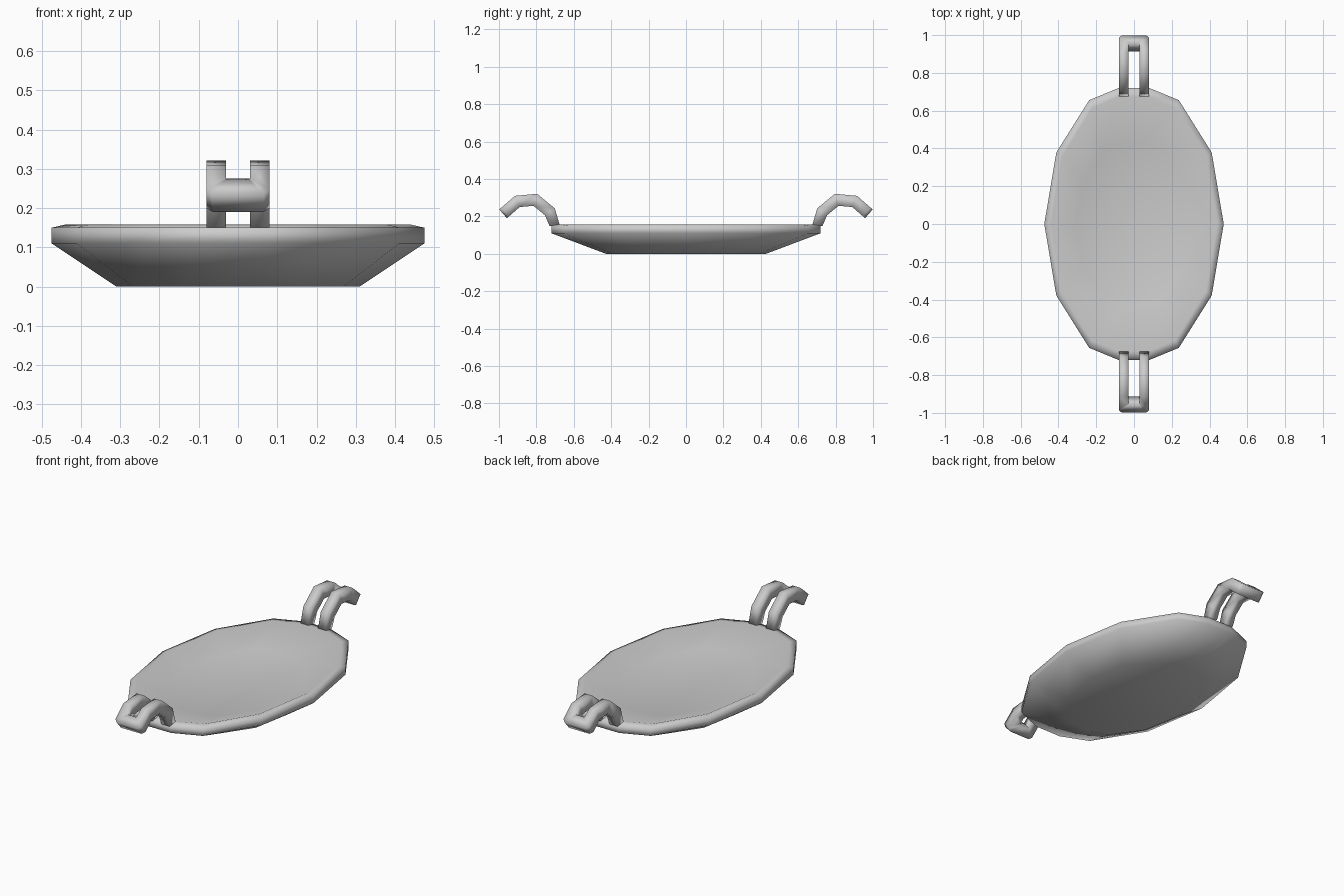
import bpy, bmesh, math
from mathutils import Vector

if "Cube" in bpy.data.objects:
    bpy.data.objects.remove(bpy.data.objects["Cube"])


def loft(name, rings, angle):
    """Skin a list of closed rings, cap both ends, smooth by angle."""
    bm = bmesh.new()
    rows = [[bm.verts.new(p) for p in r] for r in rings]
    n = len(rows[0])
    for a, b in zip(rows, rows[1:]):
        for i in range(n):
            j = (i + 1) % n
            bm.faces.new((a[i], a[j], b[j], b[i]))
    bm.faces.new(rows[0])
    bm.faces.new(rows[-1])
    bmesh.ops.recalc_face_normals(bm, faces=bm.faces)
    me = bpy.data.meshes.new(name)
    bm.to_mesh(me)
    bm.free()
    ob = bpy.data.objects.new(name, me)
    bpy.context.collection.objects.link(ob)
    bpy.ops.object.select_all(action='DESELECT')
    ob.select_set(True)
    bpy.context.view_layer.objects.active = ob
    bpy.ops.object.shade_smooth_by_angle(angle=math.radians(angle))
    return ob


# Dish: oval outline with blunt ends, lofted from the foot over the rim to a sunken floor
ANGLES = [0, 30, 60, 80, 100, 120, 150, 180, 210, 240, 260, 280, 300, 330]
OUTLINE = [(math.cos(math.radians(a)), math.sin(math.radians(a)) * (0.965 if a % 30 else 1))
           for a in ANGLES]
PROFILE = [(0.31, 0.45, 0), (0.475, 0.757, 0.11), (0.475, 0.757, 0.15),
           (0.44, 0.71, 0.158), (0.31, 0.45, 0.10)]
loft("dish", [[(x * rx, y * ry, z) for x, y in OUTLINE] for rx, ry, z in PROFILE], 80)

# Handles: U-shaped square bar, bent over in the yz plane, corners cut at the tip
PATH = [Vector(p) for p in ((0.702, 0.15), (0.728, 0.225), (0.806, 0.289),
                            (0.902, 0.28), (0.978, 0.214))]
HALF_W, HALF_T, LEG_X, CUT = 0.025, 0.031, 0.055, 0.015
TIP_DEPTH = 0.058


def handle_rings(side, flip):
    rings = []
    last = len(PATH) - 1

    def ring(p, nrm, outer, inner, d, back_out, back_in):
        pts = []
        for u, v in ((1, 1), (0, 1), (0, -1), (1, -1)):
            q = p + nrm * v - d * (back_out if u else back_in)
            pts.append((side * (outer if u else inner), flip * q.x, q.y))
        rings.append(pts)

    x0, x1 = LEG_X - HALF_W, LEG_X + HALF_W
    for i, p in enumerate(PATH):
        d0 = (p - PATH[i - 1]).normalized() if i else (PATH[1] - p).normalized()
        d1 = (PATH[i + 1] - p).normalized() if i < last else d0
        d = (d0 + d1).normalized()
        if i == 0:  # foot cut level with the rim
            nrm = Vector((-0.028, 0.0))
        else:
            nrm = Vector((-d.y, d.x)) * HALF_T / d.dot(d0)
        if i < last:
            ring(p, nrm, x1, x0, d, 0, 0)
        else:  # chamfered turn into the cross bar
            ring(p, nrm, x1, x0, d, CUT, TIP_DEPTH)
            ring(p, nrm, x1 - CUT, x0 - 0.003, d, 0, TIP_DEPTH)
    return rings


for name, flip in (("back_handle", 1), ("front_handle", -1)):
    loft(name, handle_rings(-1, flip) + handle_rings(1, flip)[::-1], 91)
